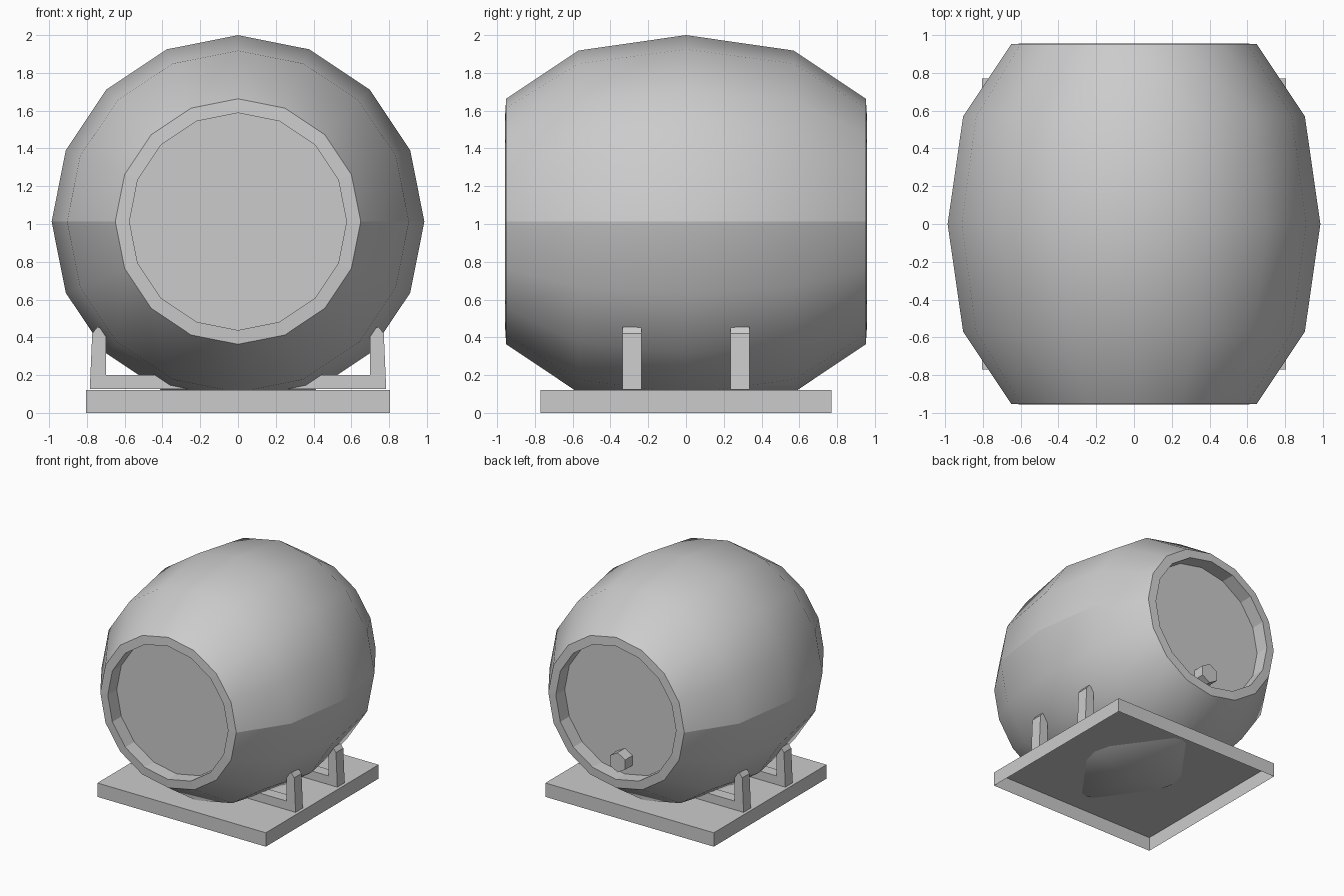
import bpy, bmesh
from math import sin, cos, pi
from mathutils import Matrix, Vector

if "Cube" in bpy.data.objects:
    bpy.data.objects.remove(bpy.data.objects["Cube"])

SIDES = 16
AXIS_Z = 1.013


def finish(bm, name):
    mesh = bpy.data.meshes.new(name)
    bm.to_mesh(mesh)
    bm.free()
    obj = bpy.data.objects.new(name, mesh)
    bpy.context.collection.objects.link(obj)
    return obj


# Barrel: profile of (radius, y) spun round the y axis, with recessed heads
half = [(0.575, 0.835), (0.575, 0.957), (0.65, 0.952), (0.905, 0.57)]
profile = [(r, -y) for r, y in half] + [(0.987, 0)] + half[::-1]
bm = bmesh.new()
rings = [[bm.verts.new((r * cos(2 * pi * i / SIDES), y, AXIS_Z + r * sin(2 * pi * i / SIDES)))
          for i in range(SIDES)] for r, y in profile]
for k in range(len(rings) - 1):
    a, b = rings[k], rings[k + 1]
    for i in range(SIDES):
        j = (i + 1) % SIDES
        face = bm.faces.new((a[i], a[j], b[j], b[i]))
        face.smooth = 2 <= k <= 5          # only the staves are smooth
bm.faces.new(rings[0])
bm.faces.new(rings[-1])
bmesh.ops.recalc_face_normals(bm, faces=bm.faces)
# Crisp rims, and the seam along the middle of each side
for e in bm.edges:
    on_seam = all(abs(v.co.z - AXIS_Z) < 1e-4 for v in e.verts)
    if on_seam or e.calc_face_angle(0) > 0.8:
        e.smooth = False
finish(bm, "barrel")

# Bung: six-sided plug low on the back head
bm = bmesh.new()
bmesh.ops.create_cone(bm, cap_ends=True, segments=6, radius1=0.085, radius2=0.085, depth=0.1,
                      matrix=Matrix.Translation((0, 0.885, 0.575))
                      @ Matrix.Rotation(pi / 2, 4, 'X'))
finish(bm, "bung")

# Base plate: open underneath
bm = bmesh.new()
bmesh.ops.create_cube(bm, size=1, matrix=Matrix.Translation((0, 0, 0.06))
                      @ Matrix.Diagonal((1.61, 1.54, 0.12, 1)))
bmesh.ops.delete(bm, geom=[f for f in bm.faces if f.normal.z < -0.5], context='FACES_ONLY')
finish(bm, "base_plate")

# Cradles: U-shaped outline pushed through in y
right = [(0.785, 0.125), (0.772, 0.42), (0.745, 0.455), (0.70, 0.44), (0.70, 0.20)]
outline = right + [(-x, z) for x, z in reversed(right)]
for name, y in (("front_cradle", -0.335), ("back_cradle", 0.235)):
    bm = bmesh.new()
    face = bm.faces.new([bm.verts.new((x, y, z)) for x, z in outline])
    out = bmesh.ops.extrude_face_region(bm, geom=[face], use_keep_orig=True)
    moved = [g for g in out["geom"] if isinstance(g, bmesh.types.BMVert)]
    bmesh.ops.translate(bm, verts=moved, vec=Vector((0, 0.1, 0)))
    bmesh.ops.recalc_face_normals(bm, faces=bm.faces)
    finish(bm, name)
